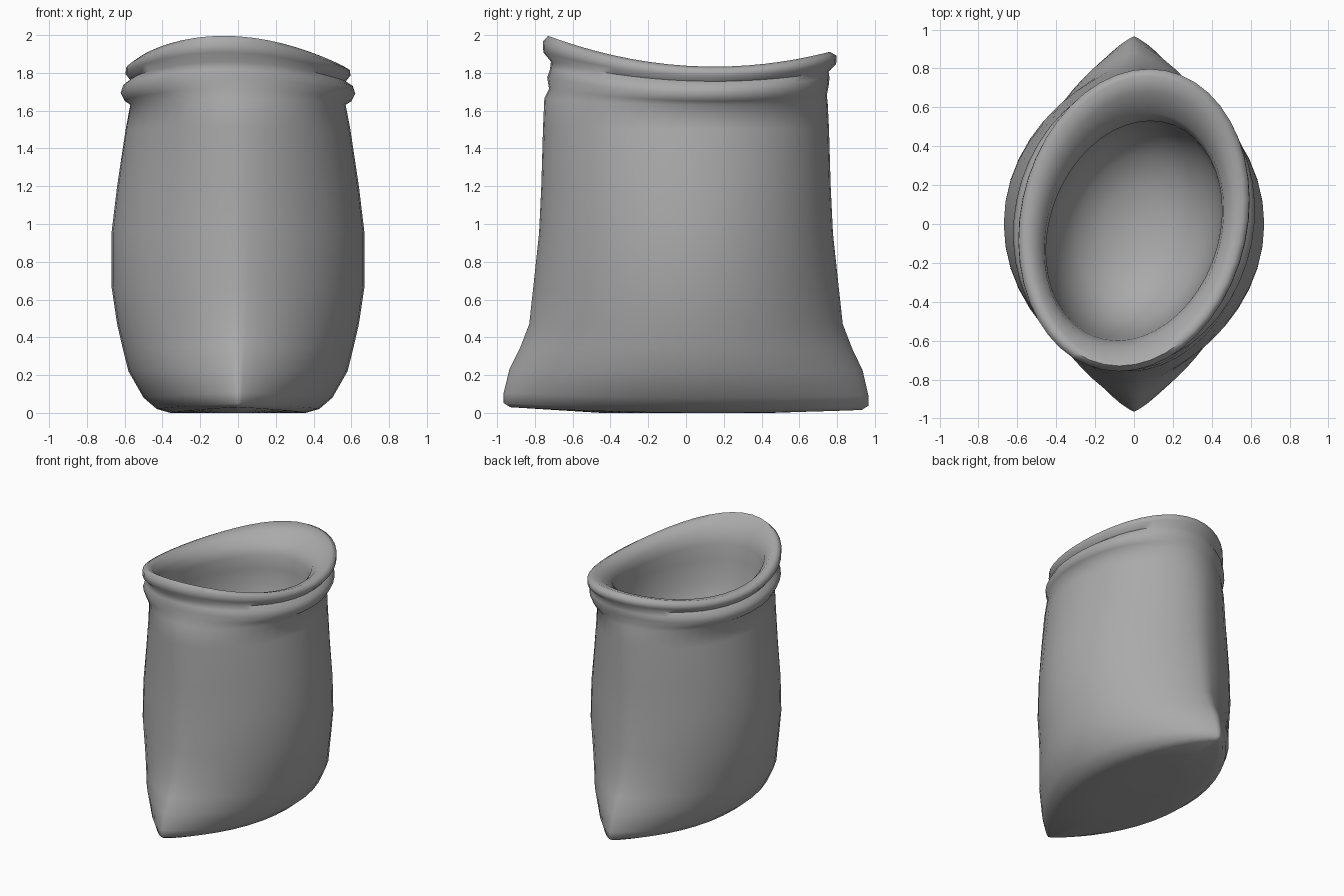
import bpy, bmesh, math

SEG = 44

# Each ring: height, half width x, half depth y, corner pinch, skew, saddle, y shift
OUTSIDE = [
    (0.00, .18, .45, 1.7, 0, 0, 0), (0.00, .36, .93, 1.7, 0, .12, 0),
    (0.02, .43, .965, 1.65, 0, .12, 0), (0.08, .50, .965, 1.6, 0, .10, 0),
    (0.22, .58, .935, 1.55, 0, .04, 0), (0.34, .61, .88, 1.45, 0, 0, 0),
    (0.47, .64, .83, 1.35, 0, 0, 0), (0.67, .67, .808, 1.3, 0, 0, 0),
    (0.95, .67, .778, 1.25, 0, 0, 0), (1.20, .64, .766, 1.2, 0, 0, 0),
    (1.50, .595, .757, 1.1, .01, .05, 0), (1.63, .57, .75, 1.05, .03, .2, 0),
]
ROLLED_RIM = [
    (1.65, .60, .735, 1, .06, .4, .01), (1.69, .62, .745, 1, .07, .5, .01),
    (1.73, .605, .74, 1, .08, .55, .02), (1.755, .567, .735, 1, .09, .65, .02),
    (1.785, .59, .775, 1, .10, .7, .02), (1.815, .588, .778, 1, .10, .85, .02),
    (1.833, .555, .745, 1, .10, .98, .015), (1.82, .505, .69, 1, .11, 1, -.01),
    (1.77, .455, .60, 1, .13, .95, -.03), (1.70, .445, .565, 1, .15, .8, -.035),
]
# Pouch: rounded hollow below the mouth
INSIDE = [
    (1.60, .445, .56, 1, .14, .6, -.03), (1.45, .43, .54, 1, .12, .3, -.02),
    (1.30, .38, .48, 1, .1, 0, -.02), (1.18, .29, .37, 1, .1, 0, -.02),
    (1.11, .16, .21, 1, .1, 0, -.02),
]


def ring(bm, z, a, b, pinch, skew, saddle, shift):
    """One closed cloth ring, pinched toward the two y corners."""
    verts = []
    for i in range(SEG):
        t = 2 * math.pi * i / SEG
        c, s = math.cos(t), math.sin(t)
        y = b * s
        x = a * math.copysign(abs(c) ** pinch, c) + skew * y
        y += shift
        sag = saddle * .215 * (y - .15) ** 2
        verts.append(bm.verts.new((x, y, z + sag)))
    return verts


# Cloth sack: outside wall, rolled rim and inside pouch in one skin
bm = bmesh.new()
rings = [ring(bm, *r) for r in OUTSIDE + ROLLED_RIM + INSIDE]
for low, high in zip(rings, rings[1:]):
    for i in range(SEG):
        j = (i + 1) % SEG
        bm.faces.new((low[i], low[j], high[j], high[i]))
for loop, z in ((rings[0], 0), (rings[-1], 1.09)):
    centre = bm.verts.new((0, 0, z))
    for i in range(SEG):
        bm.faces.new((loop[i], loop[(i + 1) % SEG], centre))
bmesh.ops.recalc_face_normals(bm, faces=bm.faces)
mesh = bpy.data.meshes.new("cloth_sack")
bm.to_mesh(mesh)
bm.free()

cloth = bpy.data.materials.new("grey cloth")
cloth.diffuse_color = (.4, .4, .4, 1)
mesh.materials.append(cloth)

sack = bpy.data.objects.new("cloth_sack", mesh)
bpy.context.collection.objects.link(sack)
bpy.context.view_layer.objects.active = sack
sack.select_set(True)
bpy.ops.object.shade_smooth_by_angle(angle=math.radians(75))
